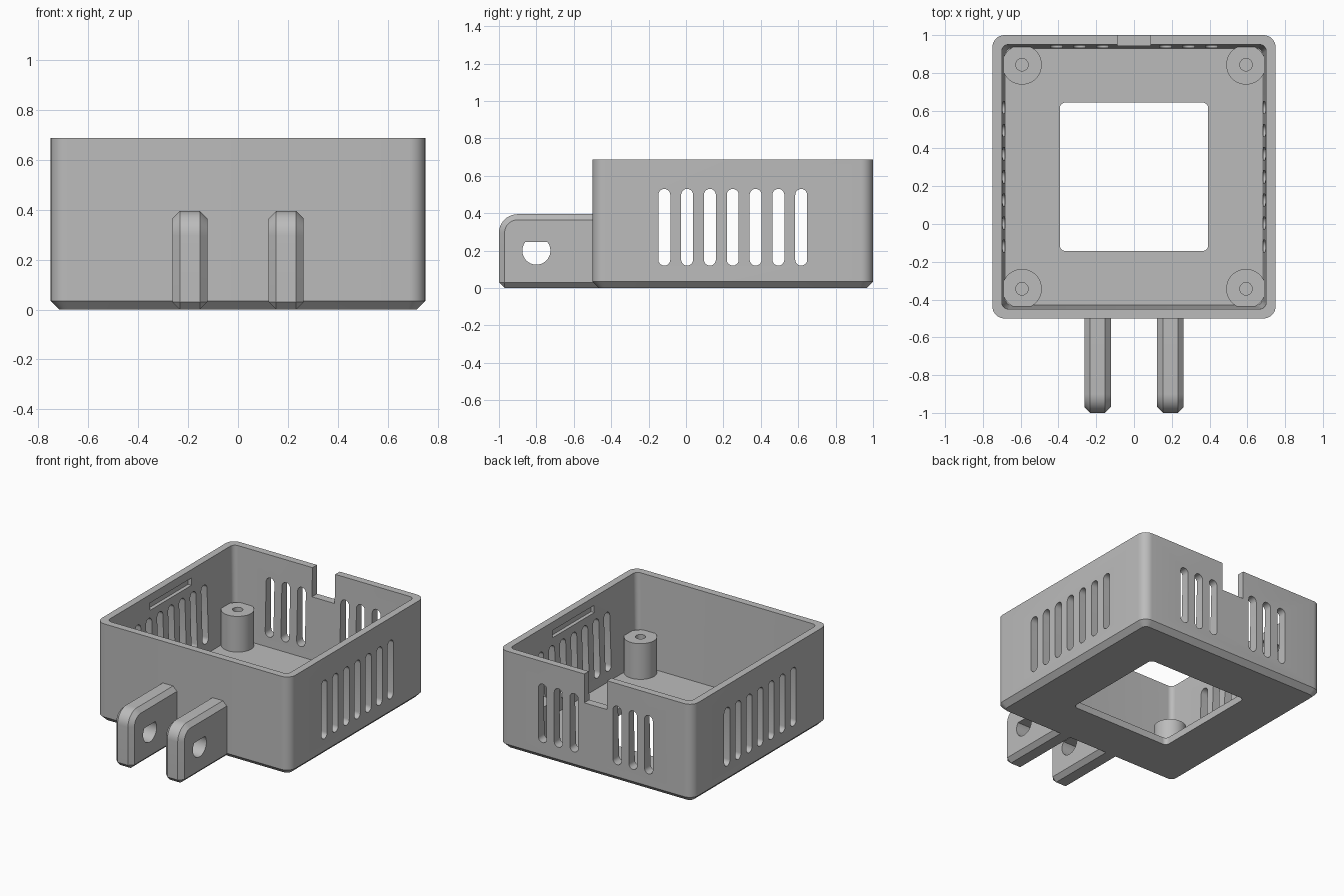
import bpy, bmesh, math
from mathutils import Vector

if "Cube" in bpy.data.objects:
    bpy.data.objects.remove(bpy.data.objects["Cube"])

CY = 0.25  # centre of the box in y

grey = bpy.data.materials.new("grey_plastic")
grey.diffuse_color = (0.5, 0.5, 0.5, 1)
grey.use_nodes = True
grey.node_tree.nodes["Principled BSDF"].inputs["Base Color"].default_value = grey.diffuse_color


def finish(bm, name):
    bmesh.ops.remove_doubles(bm, verts=bm.verts, dist=1e-5)
    bmesh.ops.recalc_face_normals(bm, faces=bm.faces)
    me = bpy.data.meshes.new(name)
    bm.to_mesh(me)
    bm.free()
    me.materials.append(grey)
    ob = bpy.data.objects.new(name, me)
    bpy.context.collection.objects.link(ob)
    return ob


def select(ob):
    bpy.ops.object.select_all(action='DESELECT')
    ob.select_set(True)
    bpy.context.view_layer.objects.active = ob


def smooth(ob):
    select(ob)
    bpy.ops.object.shade_smooth_by_angle(angle=math.radians(30))


def loft(bm, loops, closed=False, caps=False):
    """Join equal-length point loops with quads."""
    rings = [[bm.verts.new(p) for p in loop] for loop in loops]
    pairs = list(zip(rings, rings[1:]))
    if closed:
        pairs.append((rings[-1], rings[0]))
    for a, b in pairs:
        n = len(a)
        for i in range(n):
            j = (i + 1) % n
            bm.faces.new((a[i], a[j], b[j], b[i]))
    if caps:
        bm.faces.new(rings[0])
        bm.faces.new(rings[-1])


def arc(cx, cy, r, a0, a1, n):
    return [(cx + r * math.cos(math.radians(a0 + (a1 - a0) * i / n)),
             cy + r * math.sin(math.radians(a0 + (a1 - a0) * i / n)))
            for i in range(n + 1)]


def rounded_square(half, r, z):
    c, pts = half - r, []
    for sx, sy, a in ((1, 1, 0), (-1, 1, 90), (-1, -1, 180), (1, -1, 270)):
        pts += arc(sx * c, sy * c, r, a, a + 90, 8)
    return [(x, y + CY, z) for x, y in pts]


def prism(bm, pts, axis, lo, hi):
    """Extrude a (horizontal, z) outline along x or y."""
    def put(p, t):
        return (t, p[0], p[1]) if axis == 'x' else (p[0], t, p[1])
    loft(bm, [[put(p, lo) for p in pts], [put(p, hi) for p in pts]], caps=True)


def slot(u):
    r, z0, z1 = 0.032, 0.12, 0.53
    return arc(u, z1 - r, r, 0, 180, 10) + arc(u, z0 + r, r, 180, 360, 10)


def rect(u0, u1, z0, z1):
    return [(u0, z0), (u1, z0), (u1, z1), (u0, z1)]


def cut(ob, bm):
    cutter = finish(bm, "cutter")
    cutter.hide_render = True
    mod = ob.modifiers.new("cut", 'BOOLEAN')
    mod.operation = 'DIFFERENCE'
    mod.solver = 'EXACT'
    mod.object = cutter
    select(ob)
    bpy.ops.object.modifier_apply(modifier="cut")
    bpy.data.objects.remove(cutter)


# Open box: chamfered base, slightly drafted inside walls, window in the floor
bm = bmesh.new()
loft(bm, [rounded_square(*s) for s in (
    (0.715, 0.035, 0), (0.75, 0.065, 0.035), (0.75, 0.065, 0.687),
    (0.70, 0.035, 0.687), (0.68, 0.03, 0.05),
    (0.393, 0.03, 0.05), (0.393, 0.03, 0))], closed=True)
box = finish(bm, "box")

# Vents, cable notch and the two clip grooves
bm = bmesh.new()
for i in range(-3, 4):
    prism(bm, slot(CY + 0.122 * i), 'x', -1, 1)
for s in (-1, 1):
    for x in (0.167, 0.289, 0.411):
        prism(bm, slot(s * x), 'y', 0.85, 1.1)
    prism(bm, rect(0.02, 0.48, 0.58, 0.63), 'x',
          min(s * 0.66, s * 0.722), max(s * 0.66, s * 0.722))
prism(bm, rect(-0.088, 0.088, 0.485, 0.8), 'y', 0.85, 1.1)
cut(box, bm)
smooth(box)

# Screw posts with blind holes
for sx in (-1, 1):
    for sy in (-1, 1):
        bm = bmesh.new()
        loops = []
        for r, z in ((0.105, 0.04), (0.105, 0.30), (0.033, 0.30), (0.033, 0.06)):
            loops.append([(x, y, z) for x, y in
                          arc(sx * 0.593, CY + sy * 0.593, r, 0, 360, 40)[:-1]])
        loft(bm, loops, caps=True)
        smooth(finish(bm, "screw_post"))


# Hinge lugs with chamfered edges and a flat-topped pin hole
def lug_profile(d):
    return ([(-0.46, d), (-0.97, d), (-1 + d, 0.03)]
            + arc(-0.9, 0.295, 0.1 - d, 180, 90, 10) + [(-0.46, 0.395 - d)])


for s in (-1, 1):
    bm = bmesh.new()
    cx = s * 0.193
    loft(bm, [[(cx + dx, y, z) for y, z in lug_profile(d)] for dx, d in
              ((-0.07, 0.03), (-0.04, 0), (0.04, 0), (0.07, 0.03))], caps=True)
    lug = finish(bm, "hinge_lug")
    bm = bmesh.new()
    a = math.degrees(math.asin(0.045 / 0.075))
    prism(bm, arc(-0.8, 0.2, 0.075, 180 - a, 360 + a, 28), 'x', cx - 0.2, cx + 0.2)
    cut(lug, bm)
    smooth(lug)
